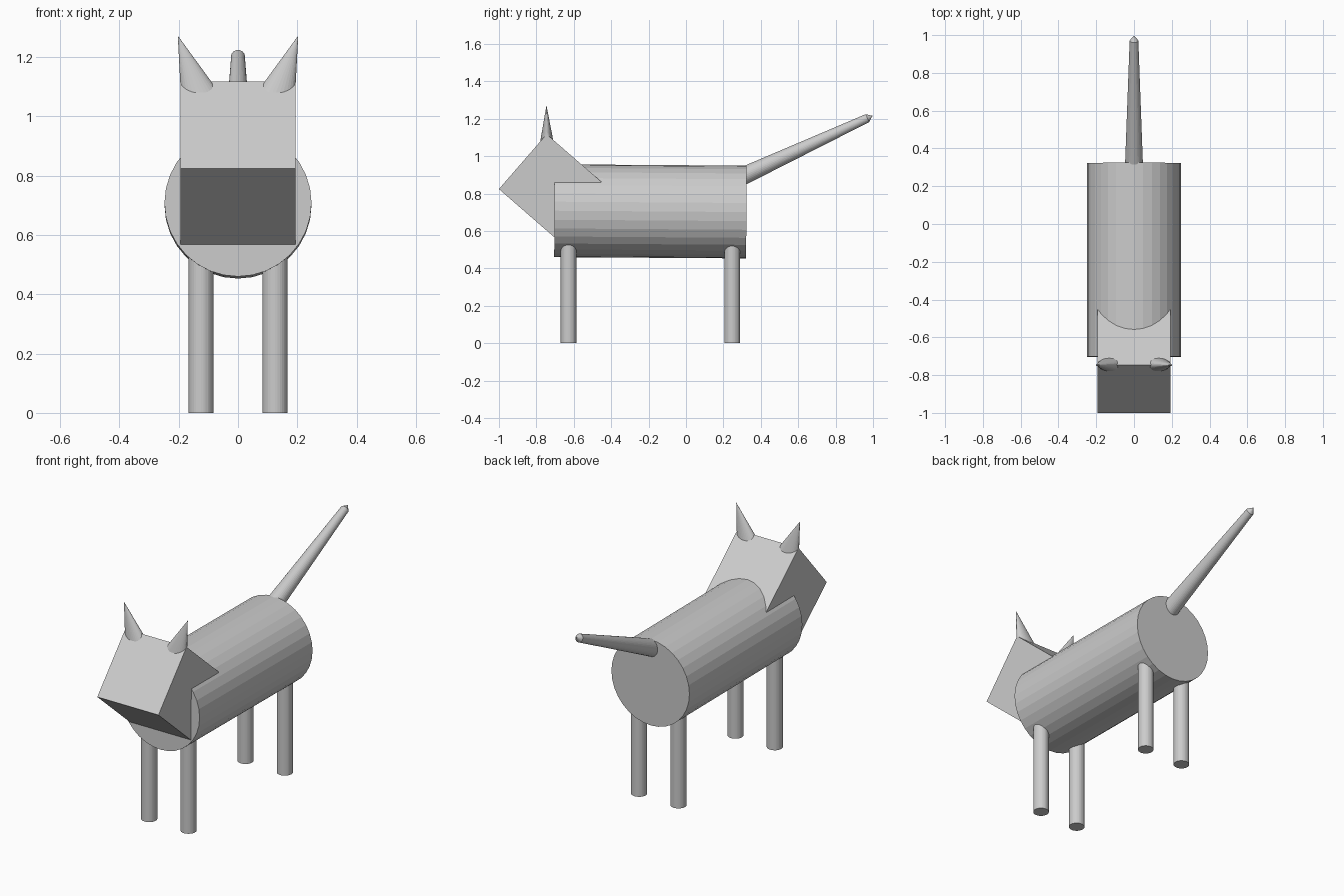
import bpy, bmesh
from math import radians
from mathutils import Vector, Matrix

if "Cube" in bpy.data.objects:
    bpy.data.objects.remove(bpy.data.objects["Cube"])


def finish(name, bm):
    bmesh.ops.recalc_face_normals(bm, faces=bm.faces)
    me = bpy.data.meshes.new(name)
    bm.to_mesh(me)
    bm.free()
    ob = bpy.data.objects.new(name, me)
    bpy.context.collection.objects.link(ob)
    return ob


def rod(name, a, b, r1, r2, sides=32, tip=0.0):
    """Cylinder or taper from a to b, with an optional pointed end cap."""
    a, b = Vector(a), Vector(b)
    d = b - a
    bm = bmesh.new()
    bmesh.ops.create_cone(bm, cap_ends=True, segments=sides,
                          radius1=r1, radius2=r2, depth=d.length)
    if tip:
        end = [f for f in bm.faces if f.normal.z > 0.9]
        centre = bmesh.ops.poke(bm, faces=end)["verts"]
        centre[0].co.z += tip
    rot = d.to_track_quat('Z', 'Y').to_matrix().to_4x4()
    bm.transform(Matrix.Translation((a + b) / 2) @ rot)
    return finish(name, bm)


# Body, tilted very slightly
rod("body", (0, -0.703, 0.708), (0, 0.323, 0.701), 0.248, 0.248)

# Head: cube turned about x
bm = bmesh.new()
bmesh.ops.create_cube(bm, size=0.389)
bm.transform(Matrix.Translation((0, -0.726, 0.843)) @ Matrix.Rotation(radians(49), 4, 'X'))
finish("head", bm)

# Ears: flattened cones leaning outward
for side, sx in (("left", -1), ("right", 1)):
    bm = bmesh.new()
    bmesh.ops.create_cone(bm, cap_ends=True, segments=32, radius1=1, radius2=0, depth=1)
    bmesh.ops.remove_doubles(bm, verts=bm.verts, dist=1e-4)
    for v in bm.verts:
        if v.co.z > 0:
            v.co = (sx * 0.203, -0.746, 1.272)
        else:
            v.co = (sx * 0.128 + v.co.x * 0.065, -0.744 + v.co.y * 0.035, 1.08)
    finish(side + "_ear", bm)

    # Legs
    for end, y in (("front", -0.628), ("back", 0.247)):
        rod(f"{end}_{side}_leg", (sx * 0.125, y, 0), (sx * 0.125, y, 0.54), 0.042, 0.042)

# Tail: tapered, with a small pointed end
rod("tail", (0, 0.27, 0.877), (0, 0.970, 1.203), 0.049, 0.023, tip=0.03)
